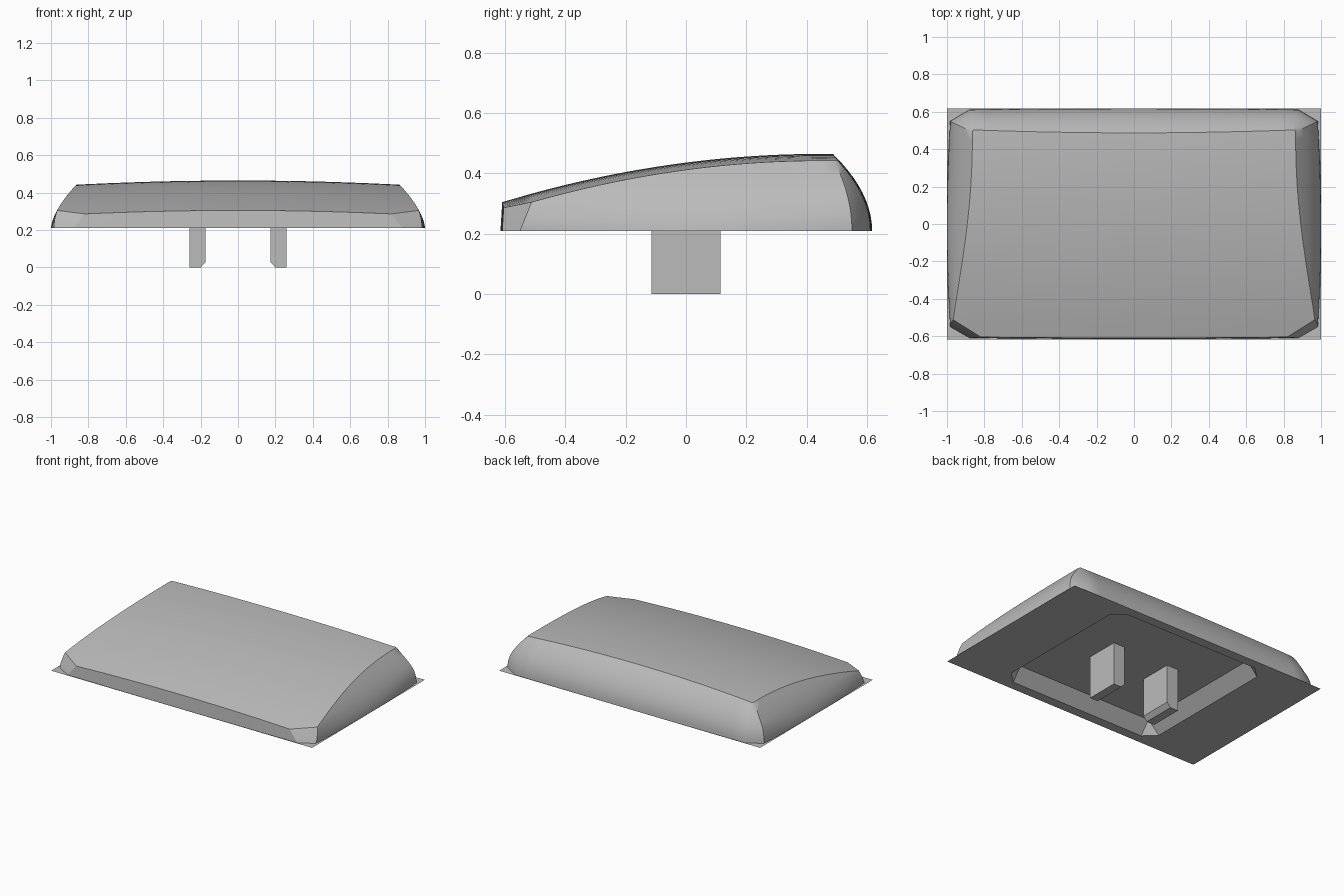
import bpy, bmesh, math

if "Cube" in bpy.data.objects:
    bpy.data.objects.remove(bpy.data.objects["Cube"])

BASE = 0.21      # height of the rim plane
M, N, LEVELS = 20, 20, 10

grey = bpy.data.materials.new("plain grey")
grey.use_nodes = True
grey.diffuse_color = (0.5, 0.5, 0.5, 1)
grey.node_tree.nodes["Principled BSDF"].inputs["Base Color"].default_value = (0.5, 0.5, 0.5, 1)


def make_object(name, bm, angle=None):
    mesh = bpy.data.meshes.new(name)
    bm.to_mesh(mesh)
    bm.free()
    mesh.materials.append(grey)
    obj = bpy.data.objects.new(name, mesh)
    bpy.context.collection.objects.link(obj)
    if angle:
        bpy.ops.object.select_all(action='DESELECT')
        obj.select_set(True)
        bpy.context.view_layer.objects.active = obj
        bpy.ops.object.shade_smooth_by_angle(angle=math.radians(angle))
    return obj


# Curved top and bowed walls, as functions of position and height
def top_z(x, y):
    return 0.465 - 0.1425 * (y - 0.45) ** 2 - 0.03 * x * x


def lerp(a, b, t):
    return a + (b - a) * t


def side_wall(sign, u, z):
    h = z - BASE
    y = lerp(-0.55 + 0.4 * h, 0.55 - 1.1 * h * h, u)
    bow = 0.018 * (2 * u - 1) ** 2 * max(0, 1 - h / 0.1)
    return sign * (1 - 1.4 * h ** 1.6 - bow), y


def back_wall(s, z):
    h = z - BASE
    return s * (0.88 - 0.09 * h), 0.617 - 2 * h * h - 0.006 * s * s


def front_wall(s, z):
    h = z - BASE
    return s * (0.88 - 0.8 * h), -0.615 + 0.06 * h + 0.006 * s * s


def wall_column(wall, a, *rest):
    """Points from the rim up to where the wall meets the top."""
    z = 0.35
    for _ in range(40):
        z = lerp(z, top_z(*wall(a, *rest, z)), 0.5)
    heights = [lerp(BASE, z, k / LEVELS) for k in range(LEVELS + 1)]
    return [(*wall(a, *rest, h), h) for h in heights]


# Cap shell: a ring of wall columns closed by a curved top
bm = bmesh.new()


def add_column(*args):
    return [bm.verts.new(p) for p in wall_column(*args)]


spread = [2 * i / M - 1 for i in range(M + 1)]
front = [add_column(front_wall, s) for s in spread]
back = [add_column(back_wall, s) for s in spread]
left = [add_column(side_wall, 1, j / N) for j in range(N + 1)]
right = [add_column(side_wall, -1, j / N) for j in range(N + 1)]

ring = front + left + back[::-1] + right[::-1]
for a, b in zip(ring, ring[1:] + ring[:1]):
    for k in range(LEVELS):
        bm.faces.new((a[k], b[k], b[k + 1], a[k + 1]))

rows = [[c[-1] for c in front]]
for j in range(N + 1):
    r, l = right[j][-1], left[j][-1]
    row = [r]
    for s in spread[1:-1]:
        x = s * l.co.x
        y = l.co.y - 0.04 * (1 - s * s) * j / N
        row.append(bm.verts.new((x, y, top_z(x, y))))
    rows.append(row + [l])
rows.append([c[-1] for c in back])
for lower, upper in zip(rows, rows[1:]):
    for i in range(M):
        bm.faces.new((lower[i], lower[i + 1], upper[i + 1], upper[i]))
bm.normal_update()
make_object("cap_shell", bm, 32)

# Flat rim plate with the tapered recess in its underside
bm = bmesh.new()
corners = [(1, 1), (-1, 1), (-1, -1), (1, -1)]


def corner_points(x, y, z):
    return [bm.verts.new((sx * x, sy * y, z)) for sx, sy in corners]


outer = corner_points(1, 0.617, BASE)
long_end = corner_points(0.52, 0.55, BASE)
short_end = corner_points(0.6, 0.475, BASE)
ceiling = corner_points(0.52, 0.48, BASE + 0.085)
for k in range(4):
    n = (k + 1) % 4
    # each side runs between matching ends of neighbouring corners
    ends = long_end if k % 2 == 0 else short_end
    bm.faces.new((outer[k], outer[n], ends[n], ends[k]))
    bm.faces.new((ends[k], ends[n], ceiling[n], ceiling[k]))
    bm.faces.new((outer[k], long_end[k], short_end[k]))
    bm.faces.new((long_end[k], ceiling[k], short_end[k]))
roof = bm.faces.new(ceiling)
bmesh.ops.recalc_face_normals(bm, faces=bm.faces)
bm.normal_update()
if roof.normal.z > 0:
    bmesh.ops.reverse_faces(bm, faces=bm.faces)
make_object("underside_plate", bm)

# Two mounting stems with a bevelled inner lower edge
profile = [(0.26, 0), (0.26, 0.295), (0.173, 0.295), (0.173, 0.03), (0.2, 0)]
for name, sign in (("left_stem", 1), ("right_stem", -1)):
    bm = bmesh.new()
    face = bm.faces.new([bm.verts.new((sign * x, -0.115, z)) for x, z in profile])
    new = bmesh.ops.extrude_face_region(bm, geom=[face])["geom"]
    bmesh.ops.translate(bm, vec=(0, 0.23, 0),
                        verts=[v for v in new if isinstance(v, bmesh.types.BMVert)])
    bmesh.ops.recalc_face_normals(bm, faces=bm.faces)
    make_object(name, bm)
